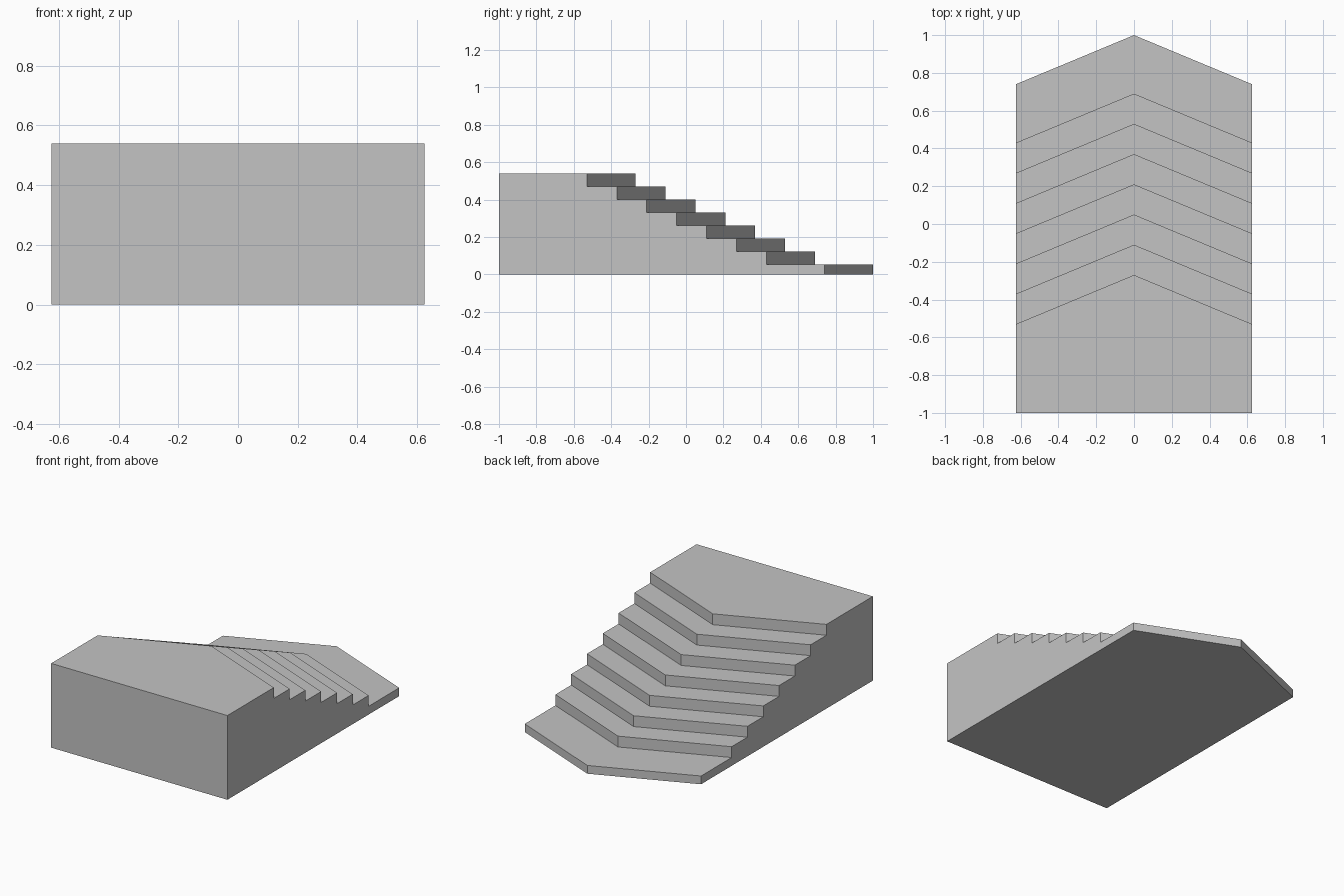
import bpy
import bmesh

cube = bpy.data.objects.get("Cube")
if cube:
    bpy.data.objects.remove(cube, do_unlink=True)

HALF_WIDTH = 0.625
FRONT_Y = -1.0
SWEEP = 0.26       # how far the nosing falls back from centre to side
STEPS = 8
TOP_Z = 0.54
FIRST_RISE = 0.053
RISE = (TOP_Z - FIRST_RISE) / (STEPS - 1)
GOING = 0.16

stone = bpy.data.materials.new("grey stone")
stone.use_nodes = True
colour = (0.55, 0.55, 0.55, 1)
stone.diffuse_color = colour
stone.node_tree.nodes["Principled BSDF"].inputs["Base Color"].default_value = colour


def stair_profile():
    """Centre-line (y, z) outline, from the lowest step up to the landing."""
    points = []
    y, z = 1.0, 0.0
    for i in range(STEPS):
        top = FIRST_RISE + i * RISE
        points += [(y, z), (y, top)]
        z = top
        y = 0.69 - i * GOING
    return points


bm = bmesh.new()
rows = []
for x in (-HALF_WIDTH, 0, HALF_WIDTH):
    back = SWEEP if x else 0
    row = [bm.verts.new((x, y - back, z)) for y, z in stair_profile()]
    row += [bm.verts.new((x, FRONT_Y, z)) for z in (TOP_Z, 0)]
    rows.append(row)

# treads, risers, front wall and underside
for a, b in zip(rows, rows[1:]):
    for i in range(len(a)):
        j = (i + 1) % len(a)
        bm.faces.new((a[i], a[j], b[j], b[i]))

# side walls
bm.faces.new(rows[0])
bm.faces.new(rows[-1])

# merge the flat halves of each tread and wall
bmesh.ops.dissolve_limit(bm, angle_limit=0.01, verts=bm.verts[:], edges=bm.edges[:])
bmesh.ops.recalc_face_normals(bm, faces=bm.faces[:])

mesh = bpy.data.meshes.new("angled_staircase")
bm.to_mesh(mesh)
bm.free()
mesh.materials.append(stone)
stairs = bpy.data.objects.new("angled_staircase", mesh)
bpy.context.collection.objects.link(stairs)
